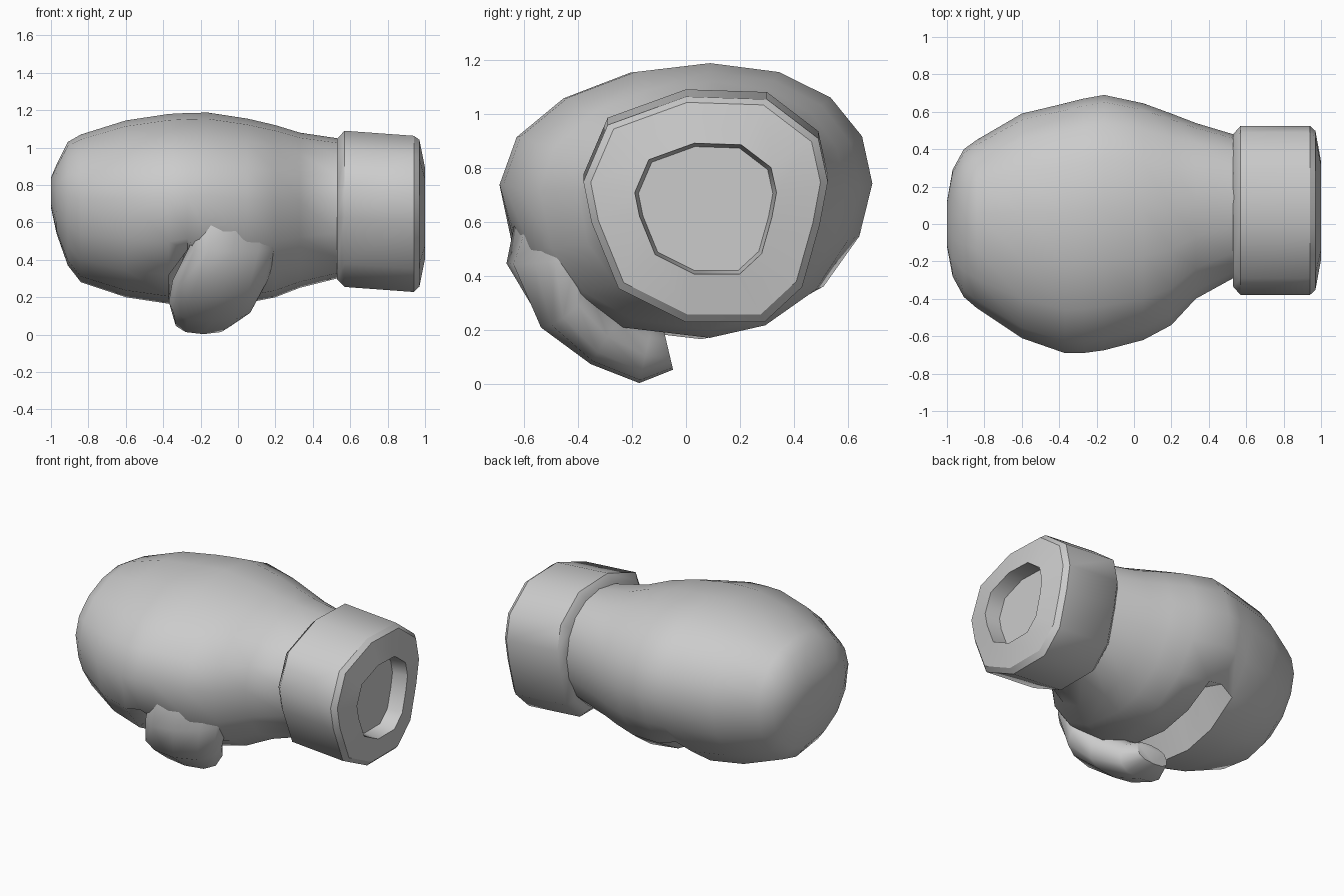
import bpy, bmesh, math
from mathutils import Vector

if "Cube" in bpy.data.objects:
    bpy.data.objects.remove(bpy.data.objects["Cube"])


def loft(name, rings, angle=35, sharp=()):
    """Skin equal-length point rings, cap both ends, shade smooth; crisp rings in sharp."""
    bm = bmesh.new()
    rows = [[bm.verts.new(p) for p in ring] for ring in rings]
    n = len(rows[0])
    for a, b in zip(rows, rows[1:]):
        for i in range(n):
            j = (i + 1) % n
            bm.faces.new((a[i], a[j], b[j], b[i]))
    bm.faces.new(rows[0])
    bm.faces.new(rows[-1])
    bmesh.ops.recalc_face_normals(bm, faces=bm.faces[:])
    me = bpy.data.meshes.new(name)
    bm.to_mesh(me)
    bm.free()
    ob = bpy.data.objects.new(name, me)
    bpy.context.collection.objects.link(ob)
    bpy.ops.object.select_all(action='DESELECT')
    bpy.context.view_layer.objects.active = ob
    ob.select_set(True)
    bpy.ops.object.shade_smooth_by_angle(angle=math.radians(angle))
    for e in me.edges:
        a, b = (v // n for v in e.vertices)
        if a == b and a in sharp:
            e.use_edge_sharp = True
    return ob


def power(v, p):
    return math.copysign(abs(v) ** (2 / p), v)


def body_ring(x, y0, y1, z0, z1, dent=0, n=16):
    """Egg-shaped section with its crown set back; dent pushes the palm up."""
    yc, hw = (y0 + y1) / 2, (y1 - y0) / 2
    zc = z0 + (z1 - z0) * 0.56
    lift = {9: .05, 10: .5, 11: 1, 12: 1, 13: .9, 14: .15}
    pts = []
    for i in range(n):
        a = math.tau * i / n
        c, s = math.cos(a), math.sin(a)
        p = 2.05 if s > 0 else (2.2 if c < 0 else 1.8)
        c, s = power(c, p), power(s, p)
        shift = .12 * hw * s * s * (1 if s > 0 or c > -.1 else .3)
        up = lift.get(i, 0) * dent
        inward = up * .35 if i < 11 else 0
        pts.append((x, yc + hw * c + shift + inward,
                    zc + s * (z1 - zc if s > 0 else zc - z0) + up))
    return pts


# Padded fist: the dent at x = -0.27 is the crease between fingers and palm
sections = [
    (-1.00, -.12, .12, .68, .84), (-.97, -.28, .29, .54, .91),
    (-.91, -.39, .40, .37, 1.03), (-.84, -.45, .45, .28, 1.07),
    (-.60, -.61, .59, .20, 1.145), (-.37, -.69, .645, .165, 1.18),
    (-.27, -.69, .67, .17, 1.185, .26), (-.16, -.675, .69, .175, 1.187, .03),
    (.05, -.62, .645, .17, 1.155), (.20, -.54, .59, .20, 1.12),
    (.33, -.40, .54, .25, 1.08), (.53, -.29, .48, .30, 1.05),
    (.58, -.30, .46, .31, 1.04),
]
loft("padded_fist", [body_ring(*s) for s in sections], 60)

# Thumb: (y, z, half thickness, x min, x max) along its curl under the palm;
# the root leans back with the fist's side so it blends in
spine = [
    (-.48, .82, .09, -.20, .22), (-.53, .62, .11, -.24, .24),
    (-.565, .47, .115, -.26, .21), (-.45, .29, .12, -.35, .16),
    (-.29, .175, .12, -.37, .09), (-.15, .105, .105, -.35, -.02),
    (-.065, .125, .075, -.31, -.08),
]
lean = [.75, .7, .5, .2, 0, 0, 0]
thumb = []
for k, (y, z, h, x0, x1) in enumerate(spine):
    a, b = spine[max(k - 1, 0)], spine[min(k + 1, len(spine) - 1)]
    t = Vector((b[0] - a[0], b[1] - a[1])).normalized()
    ring = []
    for i in range(12):
        ang = math.tau * i / 12
        c, s = power(math.cos(ang), 2.5), power(math.sin(ang), 2.5)
        x = (x0 + x1) / 2 + c * (x1 - x0) / 2
        ring.append((x, y + t.y * h * s + max(0, x + .1) * lean[k],
                     z - t.x * h * s))
    thumb.append(ring)
loft("thumb", thumb, 60)

# Cuff: twelve-sided outline, bevelled rim and recessed opening
outline = [(0, 1.075), (.30, 1.065), (.49, .92), (.525, .76), (.495, .60),
           (.43, .37), (.29, .24), (0, .24), (-.25, .365), (-.35, .61),
           (-.38, .76), (-.29, .97)]
cy, cz = .073, .655


def cuff_ring(x, scale, dz=0):
    return [(x, cy + (y - cy) * scale, cz + (z - cz) * scale + dz)
            for y, z in outline]


loft("cuff", [cuff_ring(.53, .90, .015), cuff_ring(.57, 1, .015),
              cuff_ring(.94, 1, -.012), cuff_ring(.97, .94, -.008),
              cuff_ring(1.0, .58, -.008), cuff_ring(.90, .55, -.008)],
     50, sharp=(2, 3, 4, 5))
